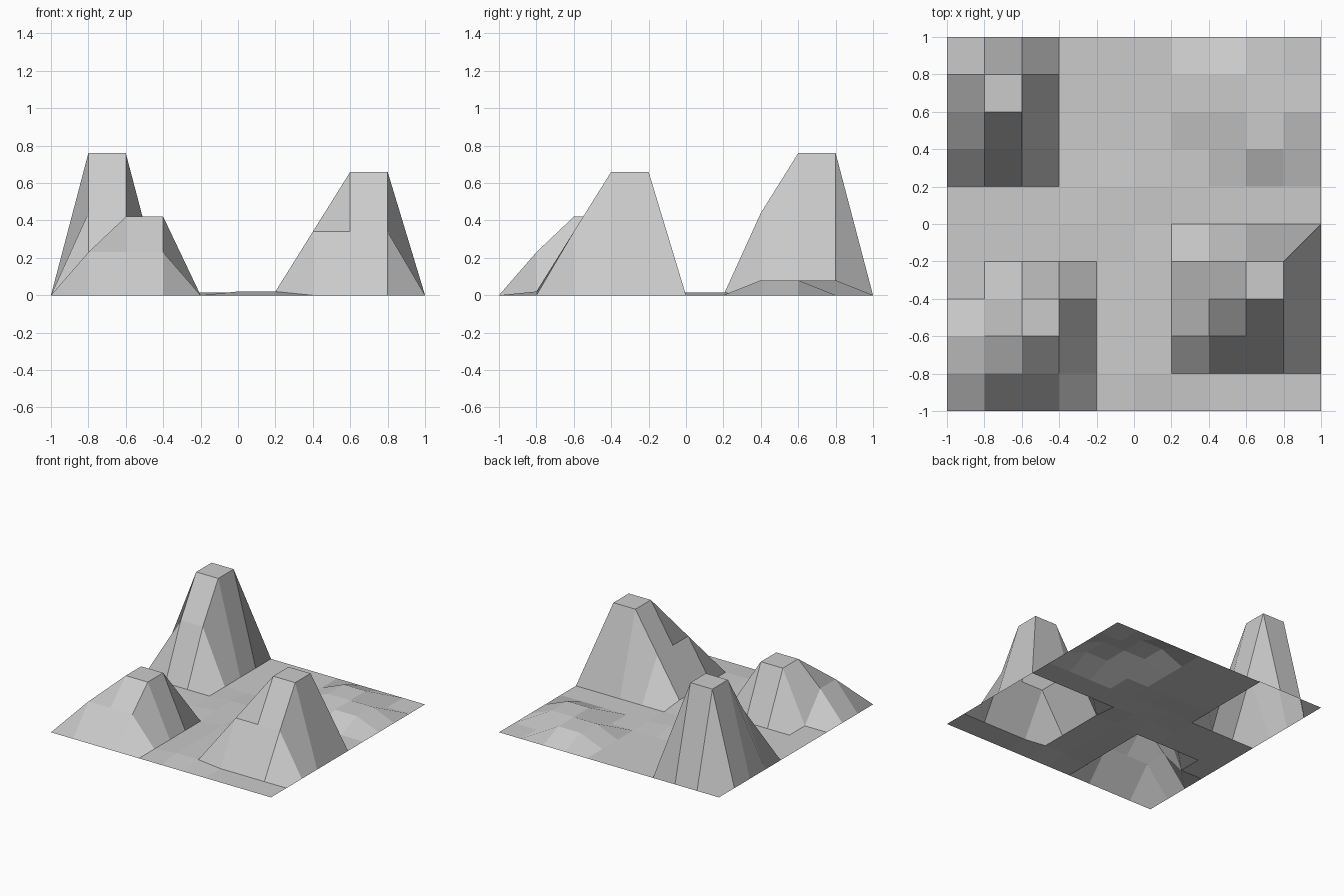
import bpy, bmesh

if "Cube" in bpy.data.objects:
    bpy.data.objects.remove(bpy.data.objects["Cube"])

CELL = 0.2
bm = bmesh.new()
bmesh.ops.create_grid(bm, x_segments=10, y_segments=10, size=1.0)
grid = {(round(v.co.x / CELL), round(v.co.y / CELL)): v for v in bm.verts}


def lift(x0, x1, y0, y1, h):
    """Set the height of every grid point in a block (cell units, inclusive)."""
    for i in range(x0, x1 + 1):
        for j in range(y0, y1 + 1):
            grid[i, j].co.z = h


# slight swells in the valley floor
lift(0, 1, -4, -1, 0.02)
lift(-1, 0, 0, 1, 0.015)

# back left peak: shoulder on the front, then summit
lift(-4, -3, 2, 2, 0.44)
lift(-4, -3, 3, 4, 0.76)

# front right peak: shoulder wraps the left and front
lift(2, 4, -3, -1, 0.34)
lift(3, 4, -2, -1, 0.66)

# front left hill: same shape, with its back left corner cut away
lift(-4, -2, -4, -2, 0.23)
lift(-3, -2, -3, -2, 0.42)
lift(-4, -4, -2, -2, 0.0)

# back right low mound with two opposite corners cut away
lift(2, 4, 2, 4, 0.08)
lift(2, 2, 2, 2, 0.0)
lift(4, 4, 4, 4, 0.0)

# sharp ridge on the back right corner of the front right peak
bmesh.utils.face_split(
    next(f for f in grid[4, -1].link_faces if grid[5, 0] in f.verts[:]),
    grid[4, -1], grid[5, 0])

bm.normal_update()
mesh = bpy.data.meshes.new("terrain")
bm.to_mesh(mesh)
bm.free()
bpy.context.collection.objects.link(bpy.data.objects.new("terrain", mesh))
